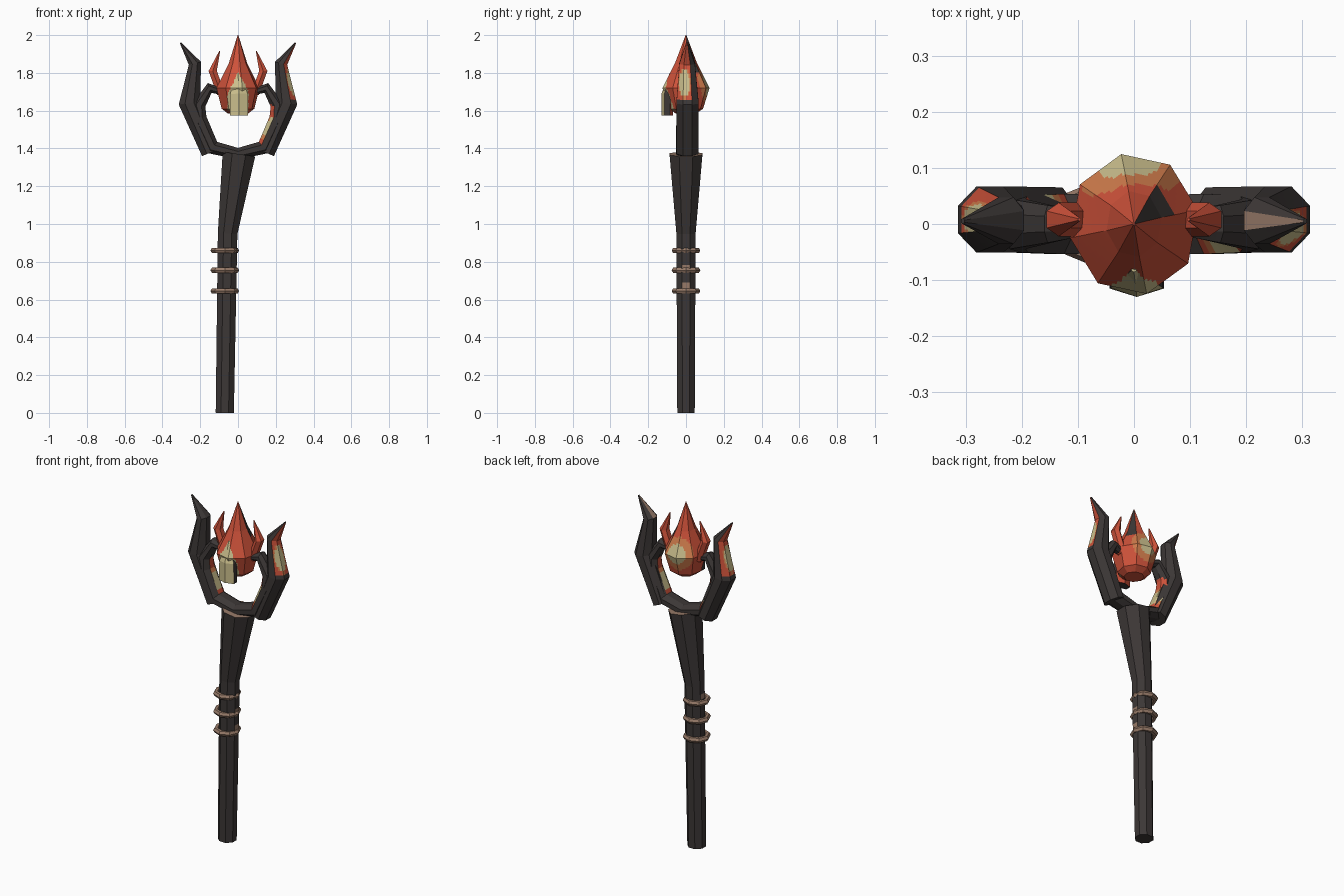
import bpy, bmesh, math
from mathutils import Vector

if "Cube" in bpy.data.objects:
    bpy.data.objects.remove(bpy.data.objects["Cube"])


def srgb(r, g, b):
    return tuple((c / 255 / 12.92) if c < 11 else ((c / 255 + 0.055) / 1.055) ** 2.4 for c in (r, g, b)) + (1,)


MATS = []
for name, col in (("charred_wood", (60, 55, 54)), ("ember_red", (206, 82, 58)),
                  ("glow_orange", (208, 124, 76)), ("pale_glow", (202, 190, 140)),
                  ("leather_brown", (152, 123, 105))):
    m = bpy.data.materials.new(name)
    m.diffuse_color = srgb(*col)
    m.use_nodes = True
    m.node_tree.nodes["Principled BSDF"].inputs["Base Color"].default_value = m.diffuse_color
    MATS.append(m)
DARK, RED, ORANGE, PALE, BROWN = range(5)


def finish(name, bm, rule, cuts=0):
    """Subdivide flat faces so the colour rule gets detail, then make the object."""
    bmesh.ops.recalc_face_normals(bm, faces=bm.faces[:])
    if cuts:
        bmesh.ops.subdivide_edges(bm, edges=bm.edges[:], cuts=cuts, use_grid_fill=True)
    bm.normal_update()
    for f in bm.faces:
        f.material_index = rule(f.calc_center_median(), f.normal) if callable(rule) else rule
    me = bpy.data.meshes.new(name)
    bm.to_mesh(me)
    bm.free()
    for m in MATS:
        me.materials.append(m)
    ob = bpy.data.objects.new(name, me)
    bpy.context.collection.objects.link(ob)
    return ob


def tube(name, pts, rule, sides=8, cuts=0, turn=0.5):
    """Faceted tube through points (x, y, z, in-plane radius, y radius)."""
    bm = bmesh.new()
    P = [Vector(p[:3]) for p in pts]
    rings = []
    for i, p in enumerate(pts):
        t = Vector()
        if i > 0:
            t += (P[i] - P[i - 1]).normalized()
        if i < len(P) - 1:
            t += (P[i + 1] - P[i]).normalized()
        v = t.cross(Vector((0, 1, 0))).normalized()
        ring = []
        for k in range(sides):
            a = 2 * math.pi * (k + turn) / sides
            ring.append(bm.verts.new(P[i] + v * math.cos(a) * p[3] + Vector((0, math.sin(a) * p[4], 0))))
        rings.append(ring)
    for a, b in zip(rings, rings[1:]):
        for k in range(sides):
            n = (k + 1) % sides
            bm.faces.new((a[k], a[n], b[n], b[k]))
    bm.faces.new(rings[0])
    bm.faces.new(rings[-1])
    return finish(name, bm, rule, cuts)


# Staff shaft, bent towards the head, with leather patches at the grip
def shaft_rule(c, n):
    if n.z > .8:
        return BROWN
    if n.x > .9 and (.655 < c.z < .69 or .755 < c.z < .785):
        return BROWN
    return BROWN if n.x < -.9 and .87 < c.z < .9 else DARK


def shaft_point(z):
    t = z / .95
    return (-.07 + .015 * t, 0, z, .052 + .004 * t, .05 + .005 * t)


tube("staff_shaft", [shaft_point(z) for z in (0, .655, .69, .755, .785, .87, .9, .95)]
     + [(.005, 0, 1.37, .094, .094)], shaft_rule)

# Wrapped grip rings
for i, z in enumerate((.645, .755, .86)):
    bm = bmesh.new()
    N, M = 8, 6
    vs = [[bm.verts.new((-.07 + (.06 + .016 * math.cos(b)) * math.cos(a),
                         (.06 + .016 * math.cos(b)) * math.sin(a), z + .016 * math.sin(b)))
           for b in (2 * math.pi * j / M for j in range(M))]
          for a in (2 * math.pi * k / N for k in range(N))]
    for k in range(N):
        for j in range(M):
            bm.faces.new((vs[k][j], vs[(k + 1) % N][j], vs[(k + 1) % N][(j + 1) % M], vs[k][(j + 1) % M]))
    finish("grip_ring_%d" % (i + 1), bm, BROWN)

# Head: outer horns, inner cradle arms and side flames on both sides
for s, side in ((-1, "left"), (1, "right")):
    def horn_rule(c, n, s=s):
        # pale worn face inside the right tip, glowing strip on the outer face
        if s > 0 and c.z > 1.855 and n.x < -.7 and abs(n.y) < .3:
            return BROWN
        if c.z < 1.66 or n.x * s * .9 - n.y * s * .43 < .55:
            return DARK
        d = math.hypot((c.z - 1.745) / .085, (c.y + .008 * s) / .035)
        return PALE if d < .8 else ORANGE if d < .95 else RED

    def arm_rule(c, n, s=s):
        # glow on the cradle's inner face
        if n.x * s > -.45 or n.y * s > .15 or c.z < 1.43:
            return DARK
        d = abs(c.z - 1.51)
        return PALE if d < .045 else ORANGE if d < .055 else RED if d < .12 else DARK

    tube("horn_" + side, [(s * .146, .008, 1.378, .052, .062), (s * .257, .008, 1.64, .062, .064),
                          (s * .228, .006, 1.85, .036, .045), (s * .305, .005, 1.96, .004, .005)],
         horn_rule, cuts=8)
    tube("cradle_arm_" + side, [(0, 0, 1.372, .032, .055), (s * .135, 0, 1.405, .042, .058),
                                (s * .205, 0, 1.56, .042, .055), (s * .207, 0, 1.63, .038, .048),
                                (s * .15, 0, 1.72, .03, .036), (s * .10, 0, 1.705, .02, .025)],
         arm_rule, cuts=5)
    tube("side_flame_" + side, [(s * .09, .008, 1.69, .024, .03), (s * .134, .008, 1.81, .025, .03),
                                (s * .097, .008, 1.915, .003, .003)], RED, sides=6)


# Flame crystal: glow at the back, pale flame painted above the front petal, one charred facet
def crystal_rule(c, n):
    az = math.degrees(math.atan2(n.y, n.x))
    if c.z > 1.80 and 0 < az < 50:
        return DARK
    if c.y < 0 and c.z > 1.6 and abs(c.x - .003) < .55 * (1.80 - c.z):
        return PALE if abs(c.x) < .055 else RED
    d = (c - Vector((-.01, .11, 1.735))).length
    return PALE if d < .055 else ORANGE if d < .095 else RED


tube("flame_crystal", [(0, 0, 1.585, .055, .055), (0, 0, 1.61, .088, .092), (0, 0, 1.72, .116, .127),
                       (0, 0, 1.85, .05, .06), (0, 0, 2.0, .002, .002)], crystal_rule, cuts=10, turn=-.25)

# Pale petal on the front of the crystal
tube("front_petal", [(.005, -.1, 1.575, .056, .03), (.005, -.098, 1.69, .054, .032), (0, -.08, 1.80, .005, .006)],
     lambda c, n: DARK if abs(n.x) > .8 or n.z < -.8 else RED if n.y > .5 else PALE, sides=6)
